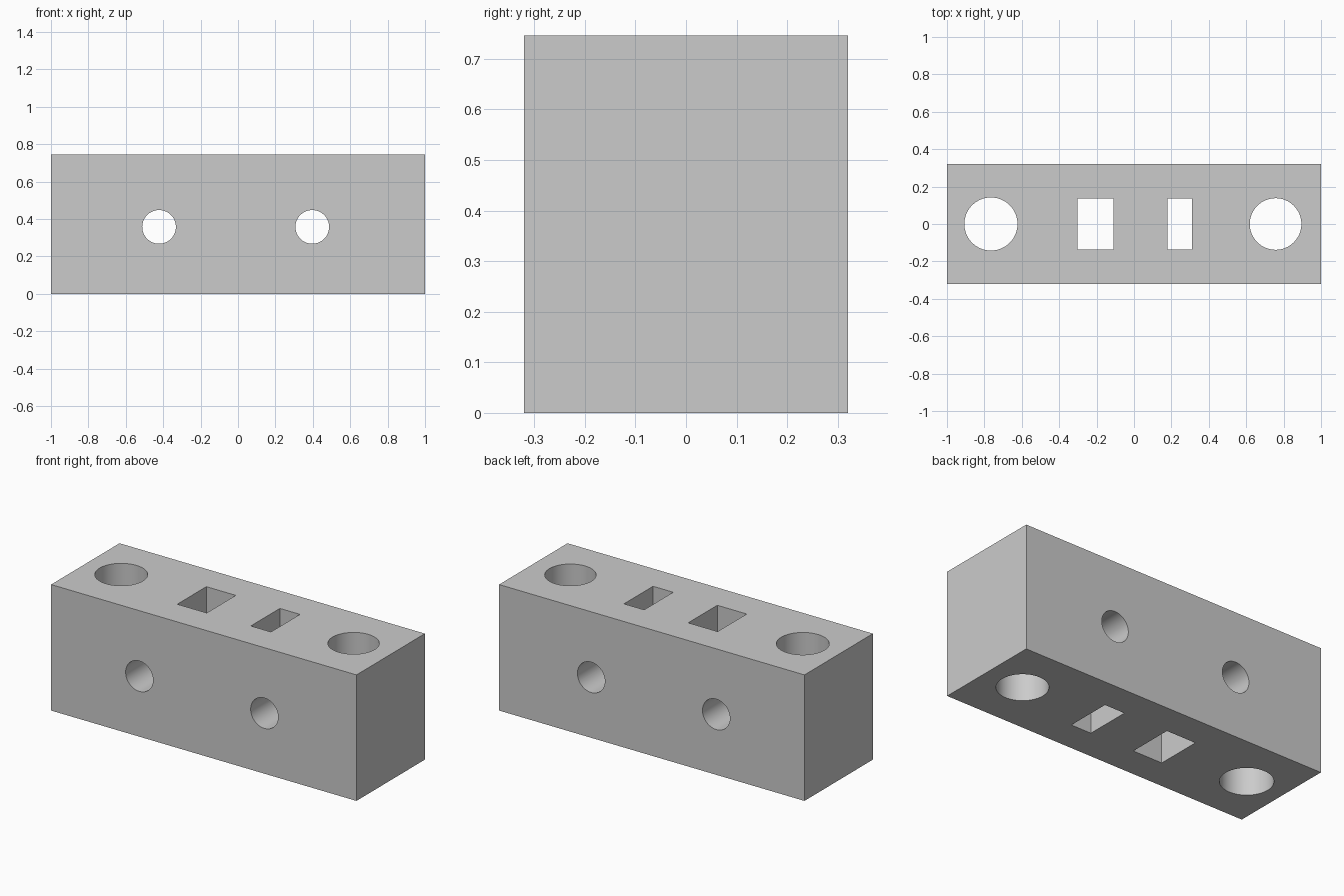
import bpy
from math import pi, radians

if "Cube" in bpy.data.objects:
    bpy.data.objects.remove(bpy.data.objects["Cube"])

WIDTH, DEPTH, HEIGHT = 2.0, 0.64, 0.746


def box(name, size, loc):
    bpy.ops.mesh.primitive_cube_add(size=1, location=loc)
    ob = bpy.context.object
    ob.name = name
    ob.scale = size
    bpy.ops.object.transform_apply(location=False, rotation=False, scale=True)
    return ob


def rod(name, radius, depth, loc, rot=(0, 0, 0)):
    bpy.ops.mesh.primitive_cylinder_add(
        vertices=64, radius=radius, depth=depth, location=loc, rotation=rot)
    ob = bpy.context.object
    ob.name = name
    return ob


# Main block
block = box("drilled_block", (WIDTH, DEPTH, HEIGHT), (0, 0, HEIGHT / 2))

cutters = []
# Large vertical round holes near the ends
for x, r in ((-0.765, 0.142), (0.757, 0.138)):
    cutters.append(rod("end_hole_cutter", r, 1.2, (x, 0, HEIGHT / 2)))
# Vertical rectangular slots
for x, w in ((-0.206, 0.193), (0.245, 0.132)):
    cutters.append(box("slot_cutter", (w, 0.272, 1.2), (x, 0, HEIGHT / 2)))
# Small round holes running front to back
for x in (-0.422, 0.397):
    cutters.append(rod("cross_hole_cutter", 0.09, 1.2, (x, 0, 0.358), (pi / 2, 0, 0)))

# Cut every hole right through the block
bpy.ops.object.select_all(action='DESELECT')
block.select_set(True)
bpy.context.view_layer.objects.active = block
for cutter in cutters:
    cutter.hide_render = True
    mod = block.modifiers.new("hole", 'BOOLEAN')
    mod.operation = 'DIFFERENCE'
    mod.solver = 'EXACT'
    mod.object = cutter
    bpy.ops.object.modifier_apply(modifier=mod.name)
for cutter in cutters:
    bpy.data.objects.remove(cutter, do_unlink=True)

bpy.ops.object.shade_smooth_by_angle(angle=radians(30))
